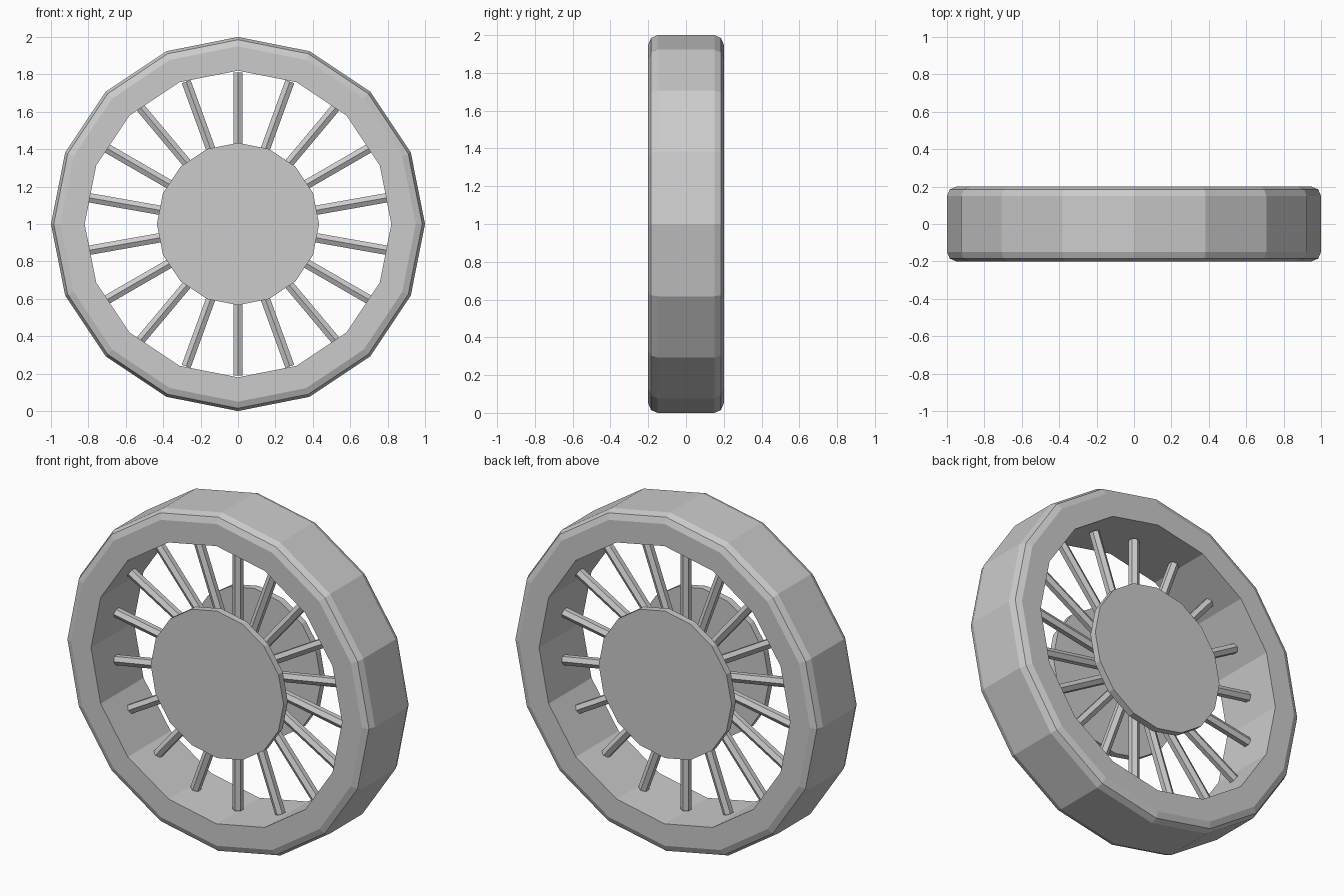
import bpy, bmesh, math
from mathutils import Matrix

if "Cube" in bpy.data.objects:
    bpy.data.objects.remove(bpy.data.objects["Cube"])

CENTRE = Matrix.Translation((0, 0, 1))


def finish(bm, name):
    bmesh.ops.recalc_face_normals(bm, faces=bm.faces)
    me = bpy.data.meshes.new(name)
    bm.to_mesh(me)
    bm.free()
    ob = bpy.data.objects.new(name, me)
    bpy.context.collection.objects.link(ob)
    return ob


def lathe(name, profile, sides=16):
    """Revolve a closed (radius, y) profile around the wheel axle."""
    bm = bmesh.new()
    rings = []
    for i in range(sides):
        a = 2 * math.pi * i / sides
        rings.append([bm.verts.new((r * math.cos(a), y, 1 + r * math.sin(a)))
                      for r, y in profile])
    n = len(profile)
    for i in range(sides):
        p, q = rings[i], rings[(i + 1) % sides]
        for j in range(n):
            k = (j + 1) % n
            bm.faces.new((p[j], p[k], q[k], q[j]))
    return finish(bm, name)


def cylinder(name, radius, depth, sides, matrix):
    bm = bmesh.new()
    bmesh.ops.create_cone(bm, cap_ends=True, segments=sides, radius1=radius,
                          radius2=radius, depth=depth, matrix=matrix)
    return finish(bm, name)


# rim: flat inside wall, rounded outer shoulders
half = [(0.95, 0.2), (0.985, 0.185), (1.0, 0.15)]
lathe("rim", [(0.82, 0.2)] + half
      + [(r, -y) for r, y in reversed(half)] + [(0.82, -0.2)])

# hub plates, front and back
for name, y in (("hub_plate_front", -0.175), ("hub_plate_back", 0.175)):
    cylinder(name, 0.434, 0.04, 16,
             CENTRE @ Matrix.Translation((0, y, 0)) @ Matrix.Rotation(math.pi / 2, 4, 'X'))

# spokes: nine six-sided rods running right across the hub
for i in range(9):
    cylinder("spoke_rod", 0.029, 1.62, 6,
             CENTRE @ Matrix.Rotation(math.radians(20 * i), 4, 'Y'))
